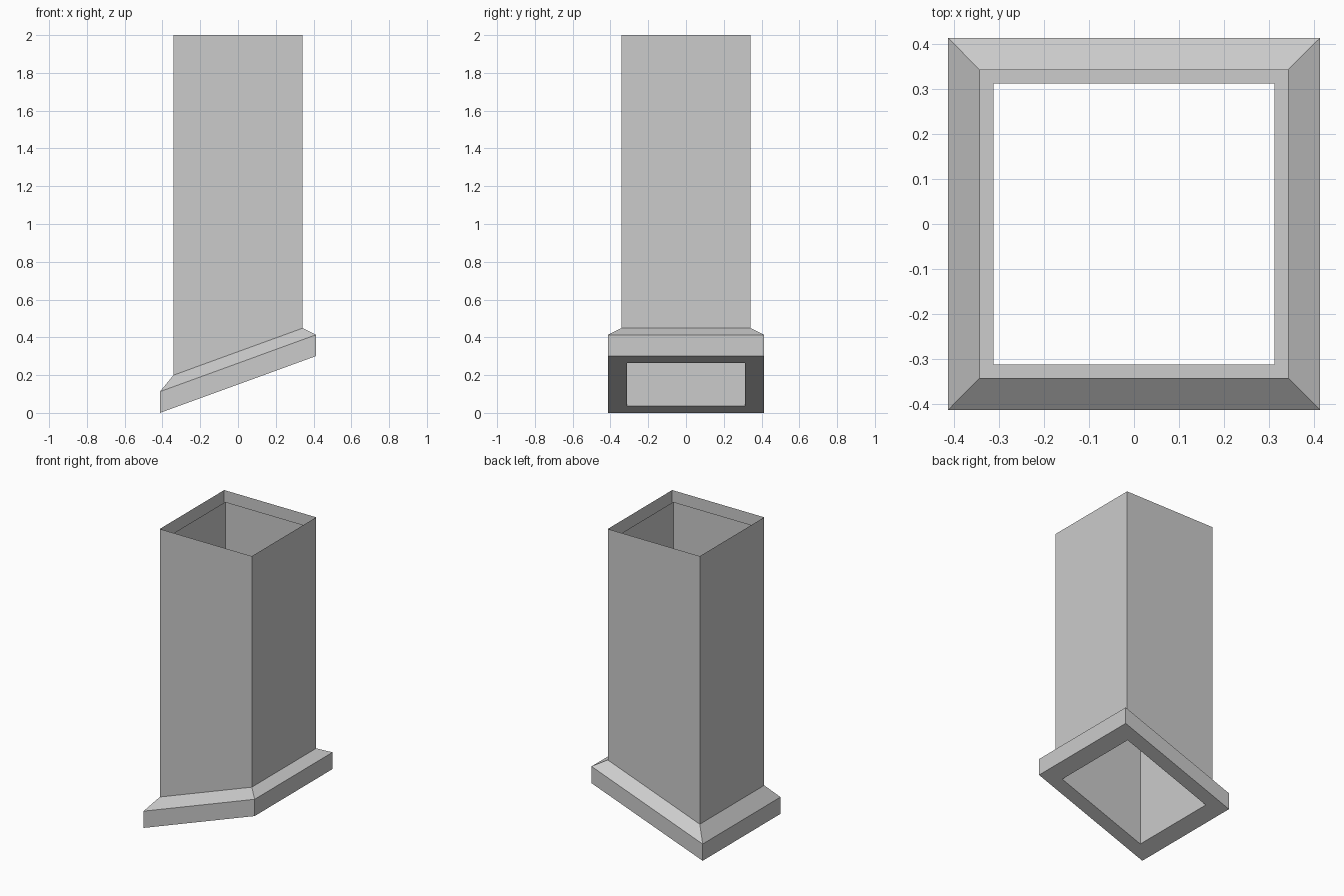
import bpy, bmesh, math

if "Cube" in bpy.data.objects:
    bpy.data.objects.remove(bpy.data.objects["Cube"])

SLOPE = math.tan(math.radians(20))  # roof pitch along x
FLANGE, OUTER, INNER = 0.413, 0.342, 0.312

# (half width, height at centre, follows the roof slope)
profile = [
    (OUTER, 2.0, False),                       # shaft rim
    (OUTER, 0.324, True),                      # shaft meets chamfer
    (FLANGE, 0.263, True),                     # flange upper edge
    (FLANGE, FLANGE * SLOPE, True),            # flange lower edge
    (INNER, FLANGE * SLOPE, True),             # bottom opening
    (INNER, 1.94, False),                      # liner rim, set below the shaft rim
]

bm = bmesh.new()


def square_ring(half, z, sloped):
    corners = [(-1, -1), (1, -1), (1, 1), (-1, 1)]
    return [bm.verts.new((x * half, y * half, z + (x * half * SLOPE if sloped else 0)))
            for x, y in corners]


# Skin the square rings from outer rim, round the flange, up the liner
rings = [square_ring(*p) for p in profile]
for upper, lower in zip(rings, rings[1:]):
    for i in range(4):
        j = (i + 1) % 4
        bm.faces.new((lower[i], lower[j], upper[j], upper[i]))

mesh = bpy.data.meshes.new("chimney_shaft")
bm.to_mesh(mesh)
bm.free()
bpy.context.collection.objects.link(bpy.data.objects.new("chimney_shaft", mesh))
